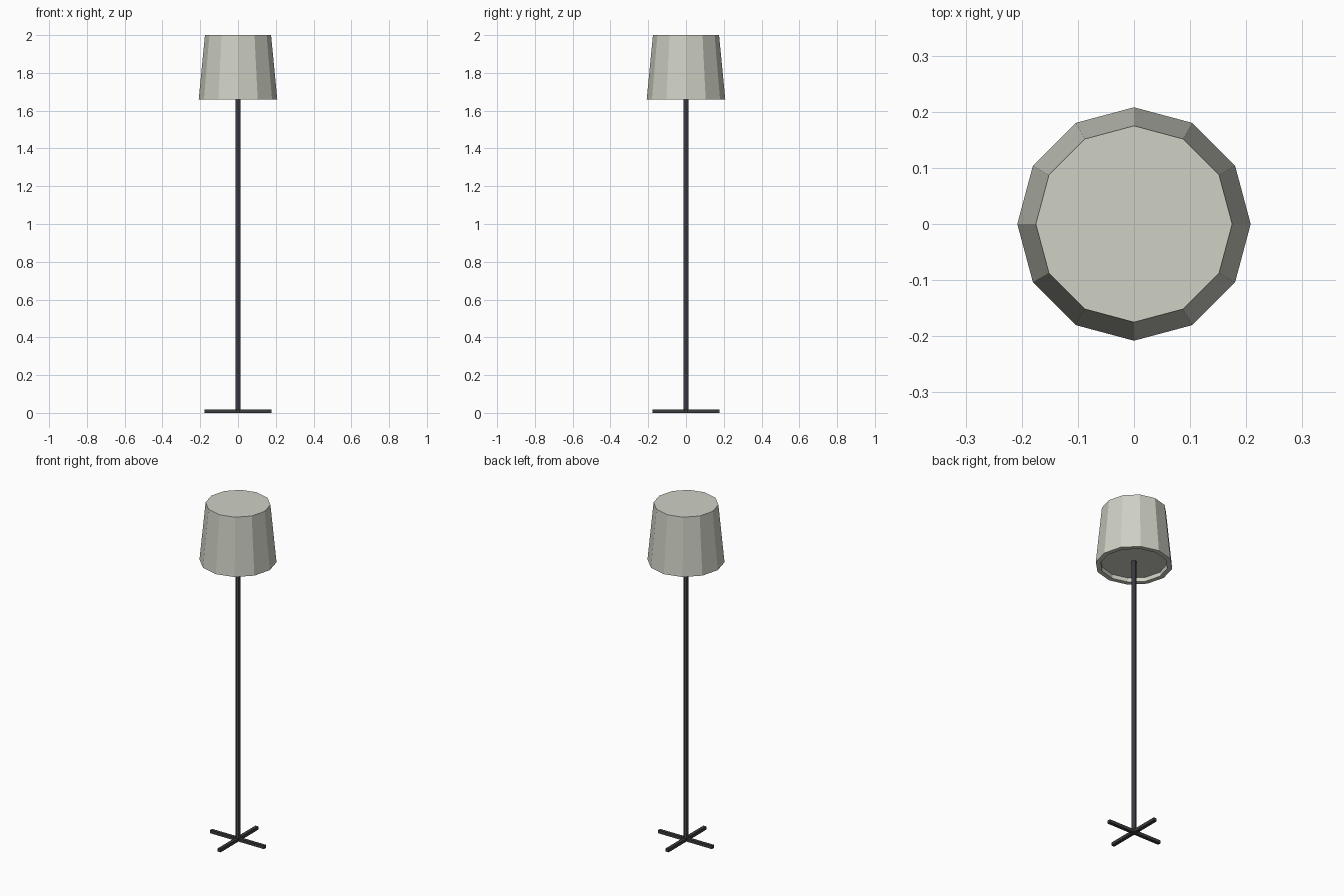
import bpy, bmesh
from math import sin, cos, pi

if "Cube" in bpy.data.objects:
    bpy.data.objects.remove(bpy.data.objects["Cube"])


def material(name, rgb):
    m = bpy.data.materials.new(name)
    m.diffuse_color = (*rgb, 1)
    m.use_nodes = True
    m.node_tree.nodes["Principled BSDF"].inputs["Base Color"].default_value = m.diffuse_color
    return m


def lathe(name, profile, sides, mat):
    """Faceted solid of revolution from (radius, z) points, capped at both ends."""
    bm = bmesh.new()
    rings = [[bm.verts.new((r * cos(2 * pi * i / sides), r * sin(2 * pi * i / sides), z))
              for i in range(sides)] for r, z in profile]
    for a, b in zip(rings, rings[1:]):
        for i in range(sides):
            j = (i + 1) % sides
            bm.faces.new((a[i], a[j], b[j], b[i]))
    bm.faces.new(rings[0])
    bm.faces.new(rings[-1])
    bmesh.ops.recalc_face_normals(bm, faces=bm.faces)
    finish(name, bm, mat)


def box(name, size, centre, mat):
    bm = bmesh.new()
    bmesh.ops.create_cube(bm, size=1)
    bmesh.ops.scale(bm, vec=size, verts=bm.verts)
    bmesh.ops.translate(bm, vec=centre, verts=bm.verts)
    finish(name, bm, mat)


def finish(name, bm, mat):
    me = bpy.data.meshes.new(name)
    bm.to_mesh(me)
    bm.free()
    me.materials.append(mat)
    bpy.context.collection.objects.link(bpy.data.objects.new(name, me))


cloth = material("shade_cloth", (0.62, 0.63, 0.55))
metal = material("dark_metal", (0.07, 0.07, 0.085))
foot = material("foot_metal", (0.045, 0.045, 0.045))

# Twelve-sided shade with a rim and shallow recess underneath
lathe("lamp_shade", [(0.181, 1.685), (0.181, 1.66), (0.208, 1.66), (0.175, 2.0)], 12, cloth)

# Pole
lathe("pole", [(0.0135, 0.005), (0.0135, 1.69)], 8, metal)

# Crossed feet
box("foot_bar_x", (0.354, 0.02, 0.018), (0, 0, 0.009), foot)
box("foot_bar_y", (0.02, 0.354, 0.018), (0, 0, 0.009), foot)
